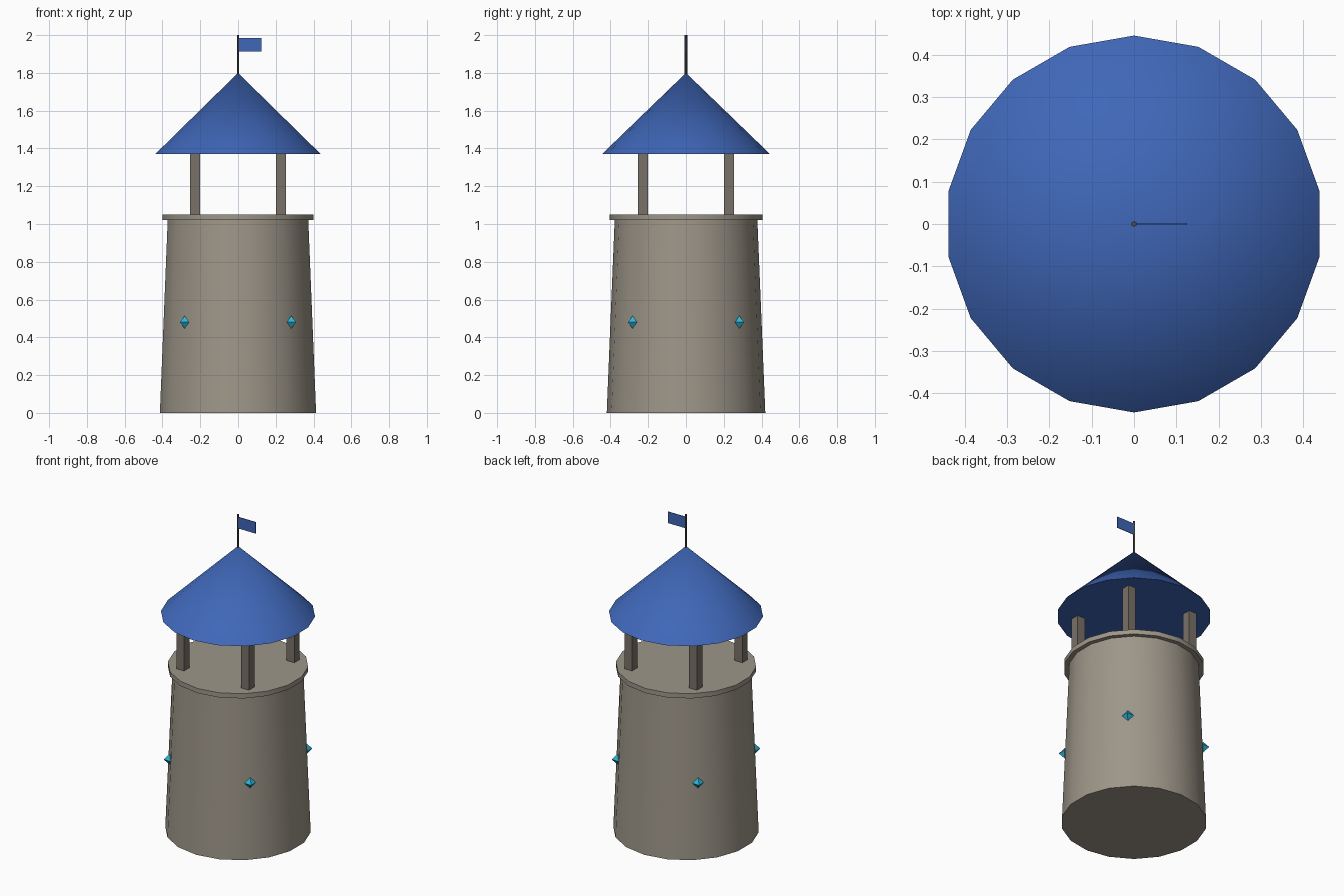
import bpy
import math

cube = bpy.data.objects.get("Cube")
if cube:
    bpy.data.objects.remove(cube, do_unlink=True)


def material(name, rgb):
    mat = bpy.data.materials.new(name)
    mat.use_nodes = True
    mat.diffuse_color = (*rgb, 1)
    mat.node_tree.nodes["Principled BSDF"].inputs["Base Color"].default_value = (*rgb, 1)
    return mat


stone = material("warm grey stone", (0.34, 0.305, 0.25))
dark_stone = material("dark stone", (0.19, 0.165, 0.135))
blue = material("royal blue", (0.05, 0.135, 0.48))
cyan = material("cyan crystal", (0.025, 0.47, 0.69))
iron = material("dark iron", (0.07, 0.07, 0.07))


def finish(name, mat, smooth=False):
    obj = bpy.context.object
    obj.name = name
    obj.data.materials.append(mat)
    if smooth:
        bpy.ops.object.shade_smooth_by_angle(angle=math.radians(30))
    return obj


def tapered(name, mat, r1, r2, z1, z2, sides=18, smooth=True):
    bpy.ops.mesh.primitive_cone_add(vertices=sides, radius1=r1, radius2=r2,
                                    depth=z2 - z1, location=(0, 0, (z1 + z2) / 2))
    return finish(name, mat, smooth)


def box(name, mat, center, size):
    bpy.ops.mesh.primitive_cube_add(size=1, location=center)
    bpy.context.object.scale = size
    bpy.ops.object.transform_apply(location=False, rotation=False, scale=True)
    return finish(name, mat)


# Tower body, lookout floor and conical roof
tapered("tower_body", stone, 0.42, 0.378, 0, 1.02)
tapered("lookout_floor", stone, 0.405, 0.405, 1.02, 1.05)
tapered("roof", blue, 0.445, 0, 1.37, 1.8)

# Roof posts and wall crystals, one per diagonal
corners = {"front_left": (1, -1), "front_right": (-1, -1),
           "back_left": (1, 1), "back_right": (-1, 1)}
for corner, (sx, sy) in corners.items():
    box(corner + "_post", dark_stone, (0.228 * sx, 0.228 * sy, 1.21), (0.054, 0.054, 0.32))

    # Octahedron: a four-sided cone mirrored below its base
    bpy.ops.mesh.primitive_cone_add(vertices=4, radius1=0.034, radius2=0, depth=0.034,
                                    end_fill_type='NOTHING',
                                    location=(0.283 * sx, 0.283 * sy, 0.48),
                                    rotation=(0, 0, math.pi / 4))
    crystal = finish(corner + "_crystal", cyan)
    for v in crystal.data.vertices:
        v.co.z += 0.017
    mirror = crystal.modifiers.new("lower_half", 'MIRROR')
    mirror.use_axis = (False, False, True)

# Flagpole and flag
tapered("flagpole", iron, 0.007, 0.007, 1.78, 2.0, sides=6, smooth=False)
box("flag", blue, (0.063, 0, 1.949), (0.124, 0.004, 0.072))
